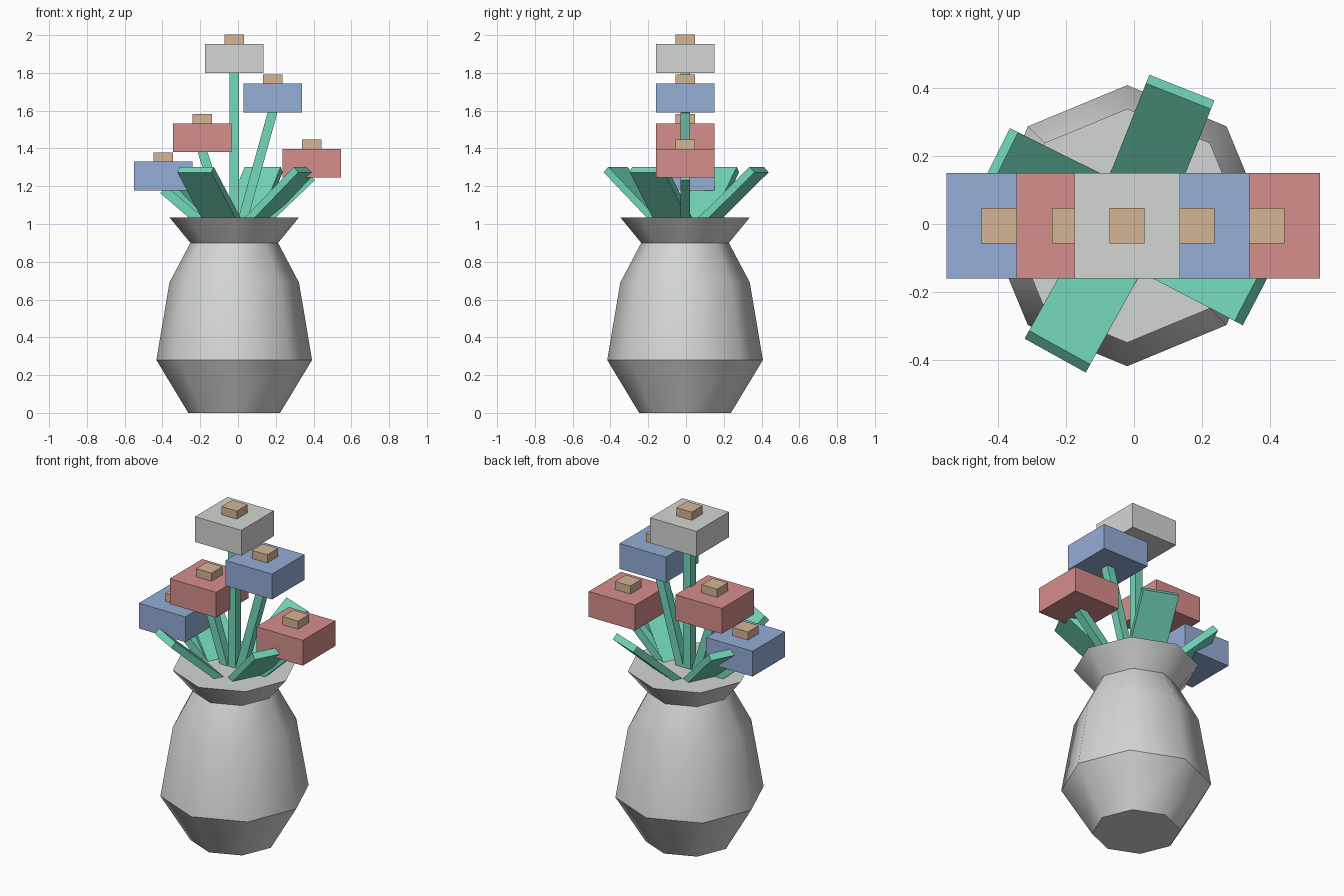
import bpy, bmesh, math
from mathutils import Vector, Matrix

if "Cube" in bpy.data.objects:
    bpy.data.objects.remove(bpy.data.objects["Cube"])

CX, CY = -0.02, -0.005   # vase axis


def mat(name, r, g, b):
    m = bpy.data.materials.new(name)
    lin = [((c / 255 + 0.055) / 1.055) ** 2.4 for c in (r, g, b)]
    m.diffuse_color = (*lin, 1)
    m.use_nodes = True
    m.node_tree.nodes["Principled BSDF"].inputs["Base Color"].default_value = m.diffuse_color
    return m


GREY = mat("pale_grey", 212, 214, 212)
GREEN = mat("leaf_green", 115, 216, 187)
RED = mat("dusty_red", 214, 142, 139)
BLUE = mat("soft_blue", 149, 173, 214)
TAN = mat("tan", 214, 181, 149)


def finish(name, bm, material):
    bmesh.ops.recalc_face_normals(bm, faces=bm.faces)
    me = bpy.data.meshes.new(name)
    bm.to_mesh(me)
    bm.free()
    me.materials.append(material)
    ob = bpy.data.objects.new(name, me)
    bpy.context.collection.objects.link(ob)
    return ob


def box(name, matrix, size, material):
    bm = bmesh.new()
    bmesh.ops.create_cube(bm, size=1, matrix=matrix @ Matrix.Diagonal((*size, 1)))
    return finish(name, bm, material)


def bar(name, a, b, width, thick, material):
    """Box running from a to b; width is horizontal, across the run."""
    a, b = Vector(a), Vector(b)
    run = (b - a).normalized()
    side = Vector((0, 1, 0)) if abs(run.y) < 1e-6 else run.cross((0, 0, 1)).normalized()
    up = side.cross(run)
    m = Matrix((side, up, run)).transposed().to_4x4()
    m.translation = (a + b) / 2
    return box(name, m, (width, thick, (b - a).length), material)


# Vase: eight-sided turned profile, smooth around, sharp at the main rings
PROFILE = [(0.243, 0), (0.412, 0.28), (0.343, 0.69), (0.232, 0.9), (0.343, 1.035)]
bm = bmesh.new()
rings = [[bm.verts.new((CX + r * math.cos(i * math.pi / 4),
                        CY + r * math.sin(i * math.pi / 4), z)) for i in range(8)]
         for r, z in PROFILE]
for lo, hi in zip(rings, rings[1:]):
    for i in range(8):
        j = (i + 1) % 8
        bm.faces.new((lo[i], lo[j], hi[j], hi[i])).smooth = True
bm.faces.new(rings[0])
bm.faces.new(rings[-1])
for e in bm.edges:
    z0, z1 = (v.co.z for v in e.verts)
    if abs(z0 - z1) < 1e-4 and abs(z0 - 0.69) > 0.01:
        e.smooth = False
finish("vase", bm, GREY)

# Flowers: stem, block head and small centre (x, underside height)
FLOWERS = [("white", CX, 1.80, GREY), ("right_blue", 0.184, 1.59, BLUE),
           ("left_red", -0.189, 1.38, RED), ("left_blue", -0.395, 1.177, BLUE),
           ("right_red", 0.39, 1.245, RED)]
for name, x, z, m in FLOWERS:
    bar(name + "_stem", (CX, CY, 0.86), (x, CY, z + 0.005), 0.05, 0.05, GREEN)
    box(name + "_head", Matrix.Translation((x, CY, z + 0.0765)), (0.31, 0.31, 0.153), m)
    box(name + "_centre", Matrix.Translation((x, CY, z + 0.164)), (0.103, 0.103, 0.076), TAN)

# Leaves: four slanted strips around the mouth
for n, deg in enumerate((68.4, 153.5, 241, 332.5)):
    a = math.radians(deg)
    tip = (CX + 0.422 * math.cos(a), CY + 0.422 * math.sin(a), 1.288)
    bar(f"leaf_{n + 1}", (CX, CY, 0.9), tip, 0.205, 0.04, GREEN)
